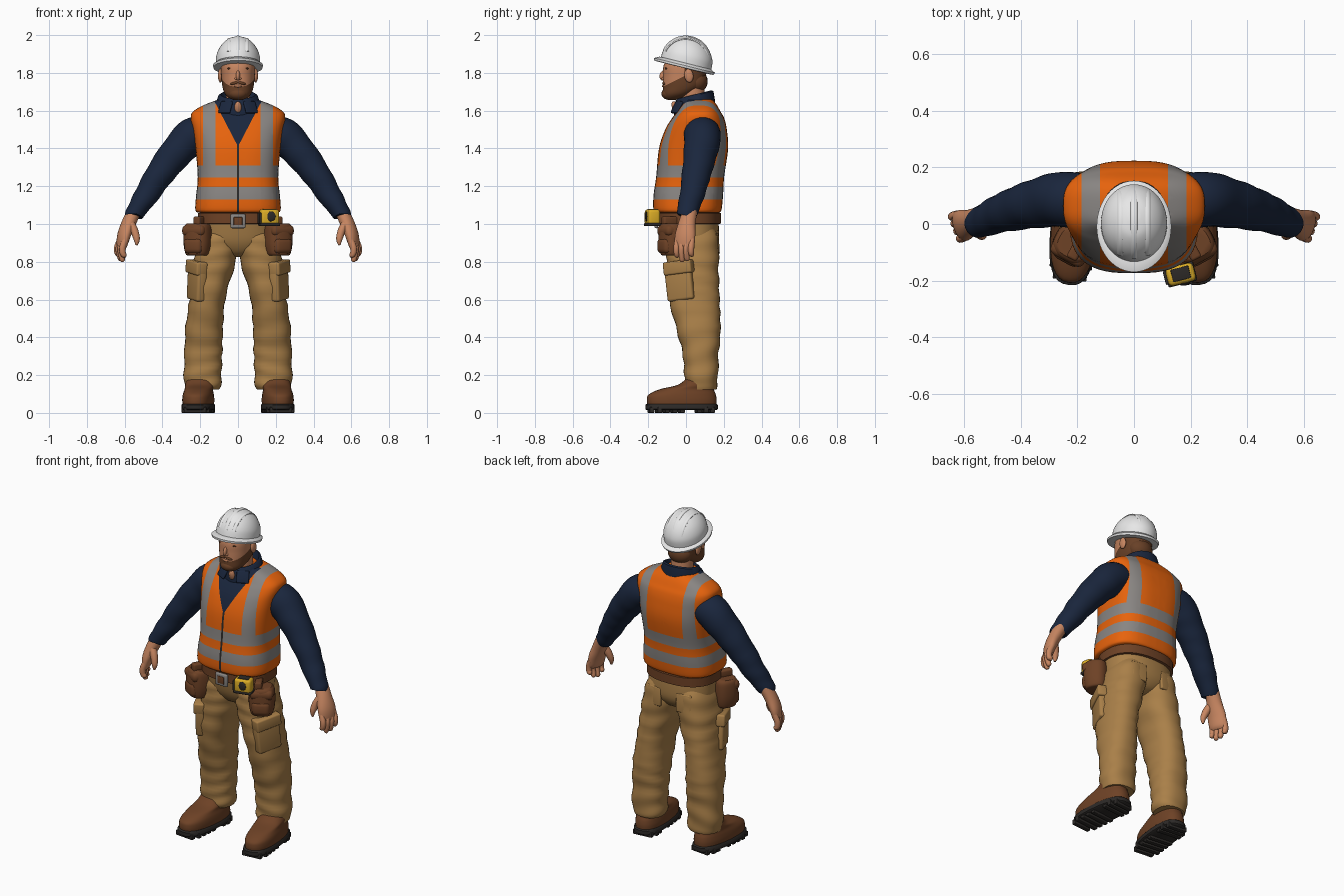
import bpy, bmesh, math
from mathutils import Vector, Matrix

if "Cube" in bpy.data.objects:
    bpy.data.objects.remove(bpy.data.objects["Cube"])


def material(name, r, g, b):
    m = bpy.data.materials.new(name)
    m.use_nodes = True
    m.diffuse_color = (r, g, b, 1)
    m.node_tree.nodes["Principled BSDF"].inputs["Base Color"].default_value = (r, g, b, 1)
    return m


orange = material("safety orange", .83, .13, .004)
grey = material("reflective grey", .25, .235, .225)
navy = material("navy cloth", .010, .019, .046)
tan = material("tan canvas", .40, .215, .066)
leather = material("brown leather", .155, .054, .019)
skin = material("skin", .58, .24, .12)
hair = material("brown hair", .14, .052, .02)
white = material("helmet white", .8, .8, .8)
dark = material("dark rubber", .025, .022, .02)
yellow = material("tool yellow", .72, .42, .02)


def finish(bm, name, mats, mirror=False, rule=None, angle=45):
    """Turn a bmesh into a smooth-shaded object; rule picks a material per face."""
    bmesh.ops.recalc_face_normals(bm, faces=bm.faces)
    if rule:
        for f in bm.faces:
            f.material_index = rule(*f.calc_center_median())
    mesh = bpy.data.meshes.new(name)
    bm.to_mesh(mesh)
    bm.free()
    ob = bpy.data.objects.new(name, mesh)
    bpy.context.collection.objects.link(ob)
    for m in mats if isinstance(mats, list) else [mats]:
        mesh.materials.append(m)
    if mirror:
        ob.modifiers.new("Mirror", "MIRROR").use_mirror_merge = False
    bpy.ops.object.select_all(action="DESELECT")
    ob.select_set(True)
    bpy.context.view_layer.objects.active = ob
    bpy.ops.object.shade_smooth_by_angle(angle=math.radians(angle))


def spline(keys, steps):
    """Smooth in-between rows for a list of key rows."""
    if steps == 1:
        return [list(k) for k in keys]
    rows, last = [], len(keys) - 1
    for i in range(last):
        a, b, c, d = keys[max(i - 1, 0)], keys[i], keys[i + 1], keys[min(i + 2, last)]
        for s in range(steps):
            t = s / steps
            rows.append([q + .5 * t * (r - p + t * (2*p - 5*q + 4*r - e + t * (3*(q - r) + e - p)))
                         for p, q, r, e in zip(a, b, c, d)])
    return rows + [list(keys[last])]


def loft(keys, steps=5, sides=32, power=2, along=False, wrinkle=0):
    """Skin rings (x, y, z, rx, ry); level rings, or square to the path if along."""
    rows, bm, rings = spline(keys, steps), bmesh.new(), []
    for i, (x, y, z, rx, ry) in enumerate(rows):
        u, v = Vector((1, 0, 0)), Vector((0, 1, 0))
        if along:
            t = (Vector(rows[min(i + 1, len(rows) - 1)][:3]) - Vector(rows[max(i - 1, 0)][:3])).normalized()
            v = (v - t * v.dot(t)).normalized()
            u = v.cross(t)
        ring = []
        for k in range(sides):
            a = math.tau * k / sides
            c, s = math.cos(a), math.sin(a)
            w = wrinkle * math.sin(z * 62 + 2 * math.sin(a + z * 9))
            pu = math.copysign(abs(c) ** (2 / power), c) * (max(rx, .001) + w)
            pv = math.copysign(abs(s) ** (2 / power), s) * (max(ry, .001) + w)
            ring.append(bm.verts.new(Vector((x, y, z)) + u * pu + v * pv))
        rings.append(ring)
    for lo, hi in zip(rings, rings[1:]):
        for k in range(sides):
            n = (k + 1) % sides
            bm.faces.new((lo[k], lo[n], hi[n], hi[k]))
    bm.faces.new(rings[0][::-1])
    bm.faces.new(rings[-1])
    return bm


def cut(bm, point, normal):
    bmesh.ops.bisect_plane(bm, geom=bm.verts[:] + bm.edges[:] + bm.faces[:],
                           plane_co=point, plane_no=normal)


def turn(bm, centre, angle, axis):
    bmesh.ops.rotate(bm, verts=bm.verts, cent=centre, matrix=Matrix.Rotation(angle, 3, axis))
    return bm


def box(name, loc, size, mat, bevel=.01, spin=0, tilt=0, mirror=False):
    bm = bmesh.new()
    bmesh.ops.create_cube(bm, size=1)
    bmesh.ops.scale(bm, vec=size, verts=bm.verts)
    bmesh.ops.bevel(bm, geom=bm.edges[:], offset=bevel, segments=3, profile=.5, affect="EDGES")
    turn(turn(bm, (0, 0, 0), tilt, "X"), (0, 0, 0), spin, "Z")
    bmesh.ops.translate(bm, vec=loc, verts=bm.verts)
    finish(bm, name, mat, mirror)


def ball(name, loc, size, mat, spin=0, tilt=0, mirror=False):
    bm = bmesh.new()
    bmesh.ops.create_uvsphere(bm, u_segments=20, v_segments=12, radius=1)
    bmesh.ops.scale(bm, vec=size, verts=bm.verts)
    turn(turn(bm, (0, 0, 0), tilt, "X"), (0, 0, 0), spin, "Y")
    bmesh.ops.translate(bm, vec=loc, verts=bm.verts)
    finish(bm, name, mat, mirror)


# Vest: torso with reflective bands, braces, zip and open neck
vest = loft([(0, .01, 1.06, .21, .165), (0, .008, 1.075, .226, .18), (0, .012, 1.15, .222, .184),
             (0, .022, 1.25, .213, .18), (0, .04, 1.4, .225, .183), (0, .053, 1.5, .24, .163),
             (0, .064, 1.56, .25, .138), (0, .068, 1.595, .238, .115), (0, .068, 1.63, .18, .095),
             (0, .06, 1.66, .1, .08)], steps=5, sides=56, power=2.8)
bands = (1.13, 1.195, 1.245, 1.31)
for z in bands:
    cut(vest, (0, 0, z), (0, 0, 1))
for side in (1, -1):
    for x in (.006, .12, .185):
        cut(vest, (side * x, 0, 0), (1, 0, 0))
    cut(vest, (0, 0, 1.41), (side, 0, -.52))


def vest_colour(x, y, z):
    x = abs(x)
    if y < .04 and x < (z - 1.41) * .52:
        return 2
    if y < 0 and x < .006:
        return 3
    banded = bands[0] < z < bands[1] or bands[2] < z < bands[3]
    return 1 if banded or (z > bands[3] and .12 < x < .185) else 0


finish(vest, "vest", [orange, grey, navy, dark], rule=vest_colour)

# Sleeves and shirt collar
finish(loft([(.16, .085, 1.49, .08, .09), (.24, .088, 1.465, .096, .098), (.318, .078, 1.388, .088, .09),
             (.41, .056, 1.27, .075, .077), (.49, .03, 1.145, .062, .064), (.545, .004, 1.06, .049, .054),
             (.552, .0, 1.045, .044, .05)], along=True, wrinkle=.002), "sleeves", navy, True)
collar = loft([(0, .045, 1.58, .128, .108), (0, .045, 1.64, .12, .108), (0, .045, 1.69, .104, .1),
               (0, .045, 1.697, .092, .09), (0, .045, 1.65, .078, .075)], steps=1)
for v in collar.verts:
    v.co.z += .25 * (v.co.y - .09)
finish(collar, "collar", navy)
box("collar_points", (.066, -.048, 1.618), (.07, .014, .07), navy, .006, .5, -.5, True)
ball("open_neck", (0, -.054, 1.612), (.02, .018, .04), skin, tilt=.4)


# Hands: palm, four fingers and thumb, turned with the palm inward
def hand_part(keys, name, sides):
    part = loft(keys, sides=sides, along=True)
    finish(turn(part, (.6, 0, .9), -.35, "Z"), name, skin, True)


hand_part([(.54, .003, 1.075, .036, .038), (.578, -.002, 1.005, .036, .046), (.605, -.003, .94, .032, .056),
           (.617, -.003, .885, .023, .052), (.622, -.003, .865, .012, .042)], "palms", 32)
for name, y, tip in (("index", -.043, .825), ("middle", -.015, .803), ("ring", .013, .808), ("little", .039, .83)):
    hand_part([(.61, y, .92, .016, .015), (.626, y, .88, .018, .0165), (.627, y, .85, .017, .0155),
               (.618, y, tip + .006, .014, .0135), (.615, y, tip - .003, .005, .005)], name + "_fingers", 12)
hand_part([(.58, -.02, 1.01, .024, .024), (.562, -.044, .965, .021, .022), (.554, -.06, .92, .017, .016),
           (.556, -.063, .888, .006, .006)], "thumbs", 14)

# Neck and head, with beard and hair coloured by region
finish(loft([(0, .05, 1.55, .07, .065), (0, .04, 1.63, .063, .064), (0, .03, 1.75, .064, .066)]), "neck", skin)
head = loft([(0, -.075, 1.657, .02, .02), (0, -.068, 1.666, .045, .045), (0, -.045, 1.69, .07, .078),
             (0, -.016, 1.73, .083, .106), (0, -.008, 1.78, .088, .113), (0, -.004, 1.84, .09, .114),
             (0, .01, 1.9, .08, .095), (0, .01, 1.94, .04, .045)], steps=6, sides=40, power=2.2)
cut(head, (0, 0, 1.85), (0, 0, 1))
cut(head, (0, -.008, 0), (0, 1, 0))
cut(head, (0, -.1, 1.738), (0, -.5, 1))
finish(head, "head", [skin, hair],
       rule=lambda x, y, z: int(z > 1.85 or y > -.008 or z < 1.738 + .5 * (y + .1)))
ball("nose", (0, -.12, 1.786), (.011, .02, .027), skin, tilt=-.25)
ball("nostrils", (.009, -.118, 1.77), (.009, .011, .008), skin, mirror=True)
ball("ears", (.094, .015, 1.785), (.012, .024, .036), skin, tilt=.15, mirror=True)
ball("eyes", (.034, -.1, 1.808), (.014, .008, .007), white, mirror=True)
ball("pupils", (.034, -.107, 1.808), (.006, .003, .006), dark, mirror=True)
ball("eyebrows", (.036, -.104, 1.825), (.022, .008, .006), hair, spin=.12, mirror=True)
ball("moustache", (.018, -.115, 1.746), (.024, .011, .008), hair, spin=.25, mirror=True)
ball("lips", (0, -.118, 1.73), (.021, .009, .007), skin)
ball("chin_beard", (0, -.09, 1.69), (.05, .04, .033), hair)
ball("back_hair", (0, .055, 1.755), (.074, .06, .062), hair)


# Hard hat: shell, brim and crown ribs share one tilt
def place_hat(bm, name):
    turn(bm, (0, 0, 0), -.24, "X")
    bmesh.ops.translate(bm, vec=(0, -.005, 1.845), verts=bm.verts)
    finish(bm, name, white)


place_hat(loft([(0, .004, 0, .117, .138), (0, .004, .05, .114, .133), (0, .002, .095, .094, .11),
                (0, 0, .13, .06, .073), (0, 0, .145, .025, .03), (0, 0, .147, .003, .003)], steps=6, sides=48), "hat_shell")
place_hat(loft([(0, 0, -.02, .12, .145), (0, -.002, -.018, .13, .162), (0, -.002, -.006, .132, .166),
                (0, 0, .008, .117, .14)], steps=1, sides=48), "hat_brim")
for x, height, reach, name in ((-.045, .114, .118, "right"), (0, .126, .128, "centre"), (.045, .114, .118, "left")):
    arc = [(-math.cos(a) * reach, x, .02 + math.sin(a) * height, .007, .013)
           for a in (math.pi * i / 16 for i in range(1, 16))]
    rib = loft(arc, steps=2, sides=12, along=True)
    place_hat(turn(rib, (0, 0, 0), math.pi / 2, "Z"), "hat_rib_" + name)

# Trousers: hips, legs, cargo pockets and back pockets
finish(loft([(0, .035, .825, .03, .05), (0, .035, .845, .1, .1), (0, .034, .9, .19, .136),
             (0, .026, .98, .202, .148), (0, .015, 1.06, .2, .15)], power=2.3, sides=40), "hips", tan)
finish(loft([(.187, .08, .125, .088, .08), (.187, .08, .15, .097, .087), (.187, .08, .22, .1, .09),
             (.183, .077, .32, .1, .096), (.18, .068, .43, .1, .115), (.163, .044, .6, .095, .134),
             (.135, .036, .74, .106, .137), (.117, .034, .83, .111, .139), (.105, .034, .92, .1, .138),
             (.1, .03, .99, .08, .11)],
            power=2.3, wrinkle=.0035), "legs", tan, True)
box("cargo_pockets", (.217, -.032, .695), (.056, .15, .2), tan, .014, -.4, .12, True)
box("cargo_flaps", (.22, -.038, .77), (.063, .16, .07), tan, .01, -.4, .12, True)
box("back_pockets", (.1, .161, .895), (.095, .02, .11), tan, .006, -.12, .06, True)

# Boots with treaded soles, toes turned out
heel = (.2, .08, 0)
upper = loft([(.2, -.022, .04, .08, .184), (.2, -.023, .07, .082, .186), (.2, -.02, .098, .079, .178),
              (.2, .004, .125, .073, .144), (.2, .055, .148, .076, .1), (.2, .078, .18, .074, .078)], power=2.4)
finish(turn(upper, heel, .1, "Z"), "boots", leather, True)
sole = loft([(.2, -.024, .014, .078, .186), (.2, -.024, .02, .085, .193), (.2, -.024, .042, .085, .193),
             (.2, -.024, .048, .08, .186)], steps=1, power=2.6)
finish(turn(sole, heel, .1, "Z"), "soles", dark, True)
for i, y in enumerate((-.185, -.145, -.105, -.065, -.025, .065, .1, .135)):
    box("tread_%d" % i, (.2 + (.08 - y) * .1, y, .015), (.12 if i in (0, 7) else .15, .026, .03),
        dark, .004, .1, 0, True)

# Tool belt: strap, buckle, pouches and tape measure
finish(loft([(0, .015, 1.0, .203, .16), (0, .015, 1.003, .212, .17), (0, .015, 1.057, .212, .17),
             (0, .015, 1.06, .203, .16)], steps=1, sides=48, power=2.4), "belt", leather)
box("buckle", (0, -.157, 1.015), (.08, .02, .075), grey, .008)
box("buckle_centre", (0, -.167, 1.015), (.045, .006, .042), leather, .002)
pouch = loft([(.212, -.07, .832, .045, .04), (.212, -.07, .842, .062, .06), (.212, -.07, .9, .073, .068),
              (.212, -.07, .98, .07, .066), (.212, -.07, 1.003, .056, .052)], power=2.6)
finish(turn(pouch, (.212, -.07, .9), .5, "Z"), "pouches", leather, True)
box("pouch_flaps", (.222, -.085, .965), (.132, .1, .06), leather, .024, .5, 0, True)
box("pouch_front_pockets", (.228, -.1, .885), (.105, .08, .085), leather, .025, .5, 0, True)
box("pouch_straps", (.198, -.08, 1.015), (.04, .1, .05), leather, .01, .5, 0, True)
box("tape_measure", (.165, -.178, 1.035), (.1, .066, .085), yellow, .016, .25)
box("tape_grip", (.165, -.178, .997), (.105, .07, .016), dark, .006, .25)
box("tape_top", (.165, -.176, 1.076), (.065, .045, .008), dark, .003, .25)
ball("tape_dial", (.174, -.21, 1.04), (.026, .007, .026), dark)
box("tape_clip", (.114, -.19, 1.03), (.014, .05, .06), dark, .004, .25)
